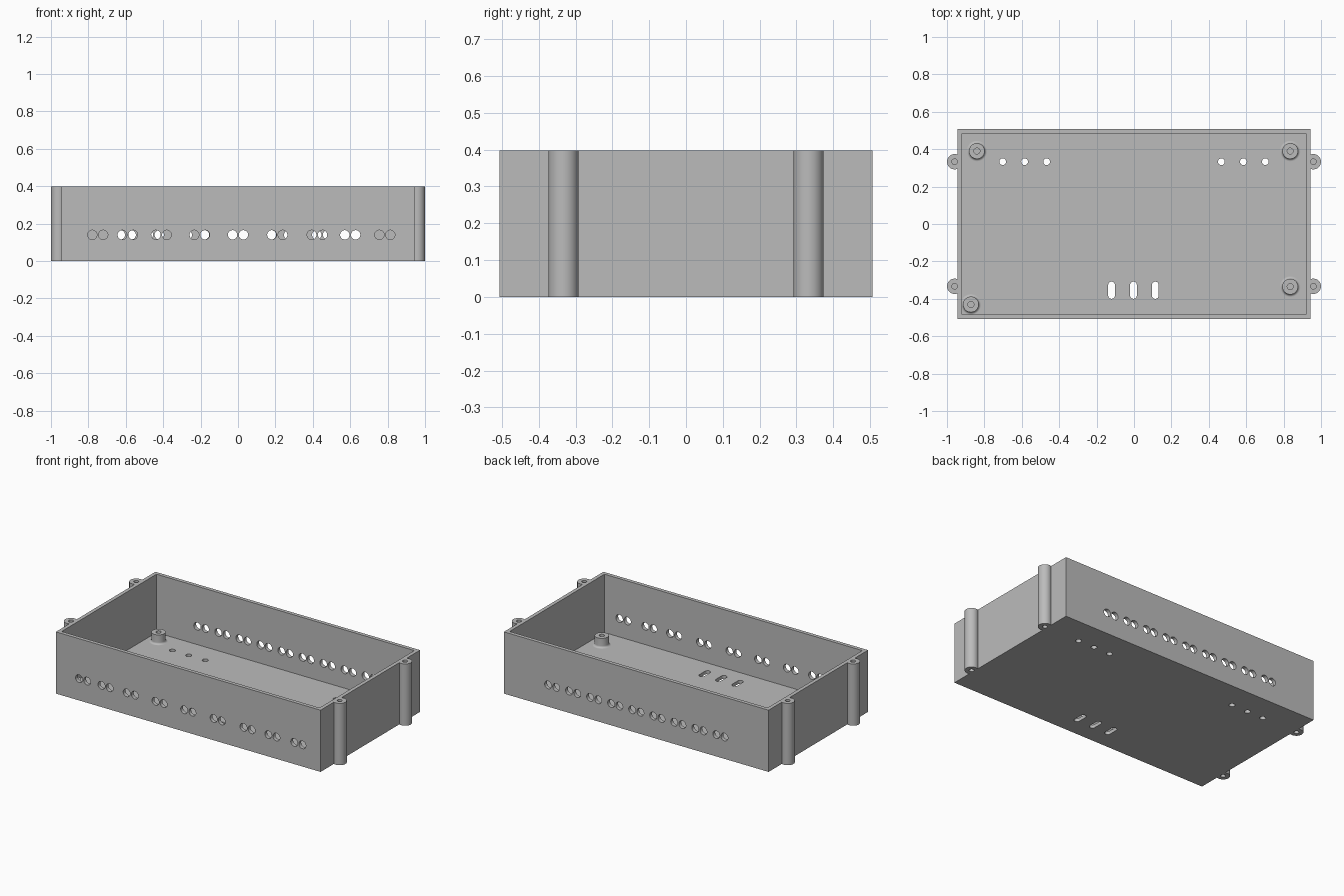
import bpy, bmesh
from math import radians, pi, cos, sin
from mathutils import Matrix, Vector

if "Cube" in bpy.data.objects:
    bpy.data.objects.remove(bpy.data.objects["Cube"], do_unlink=True)

HALF_X, HALF_Y, HEIGHT = 0.944, 0.507, 0.398
WALL, FLOOR = 0.024, 0.022
POST_X, POST_Y, POST_R = 0.959, 0.333, 0.041

grey = bpy.data.materials.new("enclosure grey")
grey.use_nodes = True
grey.diffuse_color = (0.5, 0.5, 0.5, 1)
grey.node_tree.nodes["Principled BSDF"].inputs["Base Color"].default_value = (0.5, 0.5, 0.5, 1)


def make(name, bm):
    bmesh.ops.recalc_face_normals(bm, faces=bm.faces[:])
    mesh = bpy.data.meshes.new(name)
    bm.to_mesh(mesh)
    bm.free()
    mesh.materials.append(grey)
    obj = bpy.data.objects.new(name, mesh)
    bpy.context.scene.collection.objects.link(obj)
    return obj


def add_box(bm, hx, hy, z0, z1):
    m = Matrix.Translation((0, 0, (z0 + z1) / 2)) @ Matrix.Diagonal((2 * hx, 2 * hy, z1 - z0, 1))
    bmesh.ops.create_cube(bm, size=1, matrix=m)


def add_cylinder(bm, centre, radius, depth, along_y=False):
    m = Matrix.Translation(centre)
    if along_y:
        m = m @ Matrix.Rotation(radians(90), 4, 'X')
    bmesh.ops.create_cone(bm, cap_ends=True, segments=32, radius1=radius,
                          radius2=radius, depth=depth, matrix=m)


def add_slot(bm, x, y, radius, length, depth):
    # Rounded slot running along y
    outline = []
    for i in range(34):
        k = i if i < 17 else i - 1
        a = pi * k / 16
        shift = (length / 2 - radius) * (1 if i < 17 else -1)
        outline.append(bm.verts.new((x + radius * cos(a), y + shift + radius * sin(a), -depth / 2)))
    face = bm.faces.new(outline)
    ext = bmesh.ops.extrude_face_region(bm, geom=[face])
    top = [v for v in ext["geom"] if isinstance(v, bmesh.types.BMVert)]
    bmesh.ops.translate(bm, verts=top, vec=(0, 0, depth))


def lathe(bm, profile, centre):
    # Spin a radius/height profile around a vertical axis
    verts = [bm.verts.new(Vector((r, 0, z)) + Vector(centre)) for r, z in profile]
    edges = [bm.edges.new(pair) for pair in zip(verts, verts[1:])]
    bmesh.ops.spin(bm, geom=verts + edges, cent=centre, axis=(0, 0, 1),
                   angle=2 * pi, steps=40)
    bmesh.ops.remove_doubles(bm, verts=bm.verts[:], dist=1e-5)


def smooth(obj):
    bpy.ops.object.select_all(action='DESELECT')
    obj.select_set(True)
    bpy.context.view_layer.objects.active = obj
    bpy.ops.object.shade_smooth_by_angle(angle=radians(30))


def boolean(obj, tool, operation):
    mod = obj.modifiers.new(tool.name, 'BOOLEAN')
    mod.object, mod.operation, mod.solver = tool, operation, 'EXACT'
    bpy.context.view_layer.objects.active = obj
    bpy.ops.object.modifier_apply(modifier=mod.name)
    bpy.data.objects.remove(tool, do_unlink=True)


# Outer block of the tray
bm = bmesh.new()
add_box(bm, HALF_X, HALF_Y, 0, HEIGHT)
tray = make("enclosure_tray", bm)

# Four screw posts on the ends
bm = bmesh.new()
for sx in (-1, 1):
    for sy in (-1, 1):
        add_cylinder(bm, (sx * POST_X, sy * POST_Y, HEIGHT / 2), POST_R, HEIGHT)
boolean(tray, make("screw_posts", bm), 'UNION')

# Open cavity
bm = bmesh.new()
add_box(bm, HALF_X - WALL, HALF_Y - WALL, FLOOR, HEIGHT + 0.2)
boolean(tray, make("cavity", bm), 'DIFFERENCE')

# All holes cut in one pass
bm = bmesh.new()
front_pairs = [-0.75, -0.59, -0.41, -0.205, 0, 0.21, 0.423, 0.6, 0.785]
back_pairs = [0.15 * i for i in range(-4, 5)]
for sy, pairs in ((-1, front_pairs), (1, back_pairs)):
    for x in pairs:
        for dx in (-0.029, 0.029):
            add_cylinder(bm, (x + dx, sy * (HALF_Y - WALL / 2), 0.14), 0.025, 0.1, True)
# Floor holes
for sx in (-1, 1):
    for x in (0.467, 0.585, 0.702):
        add_cylinder(bm, (sx * x, 0.333, 0), 0.018, 0.2)
# Floor slots
for x in (-0.12, -0.003, 0.114):
    add_slot(bm, x, -0.354, 0.018, 0.092, 0.2)
# Blind screw holes at both ends of each post
for sx in (-1, 1):
    for sy in (-1, 1):
        for z in (0, HEIGHT):
            add_cylinder(bm, (sx * POST_X, sy * POST_Y, z), 0.015, 0.2)
boolean(tray, make("holes", bm), 'DIFFERENCE')
smooth(tray)

# Standoffs with a flared foot and a blind screw hole
FOOT, FILLET, TOP = 0.055, 0.013, 0.083
flare = [(FOOT - FILLET * sin(a), FLOOR + FILLET * (1 - cos(a)))
         for a in [pi / 2 * i / 8 for i in range(9)]]
core = FOOT - FILLET
profile = flare + [(core, TOP), (0.016, TOP), (0.016, FLOOR + 0.002), (0, FLOOR + 0.002)]
spots = {"back_right": (-0.84, 0.39), "back_left": (0.835, 0.39),
         "front_left": (0.835, -0.335), "front_right": (-0.872, -0.43)}
for place, (x, y) in spots.items():
    bm = bmesh.new()
    lathe(bm, profile, (x, y, 0))
    # The foot stops at the walls
    for v in bm.verts:
        v.co.x = max(v.co.x, -HALF_X + WALL)
        v.co.y = max(v.co.y, -HALF_Y + WALL)
    smooth(make("standoff_" + place, bm))
